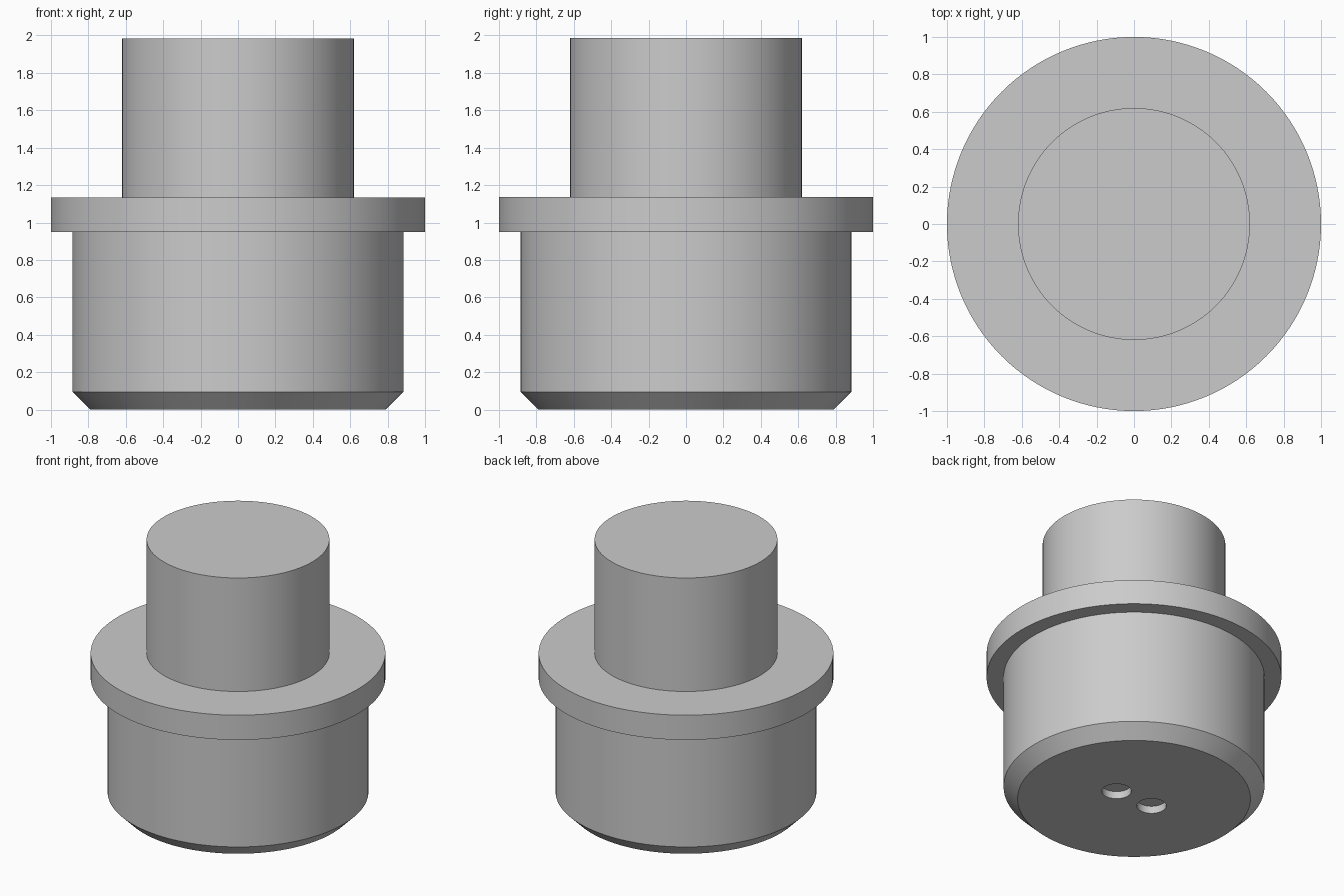
import bpy, bmesh, math

if "Cube" in bpy.data.objects:
    bpy.data.objects.remove(bpy.data.objects["Cube"], do_unlink=True)

# Single plain grey
grey = bpy.data.materials.new("light grey")
grey.use_nodes = True
colour = (0.6, 0.6, 0.6, 1)
grey.diffuse_color = colour
grey.node_tree.nodes["Principled BSDF"].inputs["Base Color"].default_value = colour


def lathe(name, profile, segments, x=0):
    """Closed solid of revolution from (radius, height) points, bottom to top."""
    bm = bmesh.new()
    rings = []
    for r, z in profile:
        angles = [2 * math.pi * i / segments for i in range(segments)]
        rings.append([bm.verts.new((x + r * math.cos(a), r * math.sin(a), z)) for a in angles])
    for low, high in zip(rings, rings[1:]):
        for i in range(segments):
            j = (i + 1) % segments
            bm.faces.new((low[i], low[j], high[j], high[i]))
    bm.faces.new(rings[0][::-1])
    bm.faces.new(rings[-1])
    mesh = bpy.data.meshes.new(name)
    bm.to_mesh(mesh)
    bm.free()
    mesh.materials.append(grey)
    obj = bpy.data.objects.new(name, mesh)
    bpy.context.collection.objects.link(obj)
    return obj


# Stepped plug: chamfered base, flange and upper shaft
plug = lathe("flanged_plug", [
    (0.79, 0), (0.885, 0.095), (0.885, 0.95), (1, 0.95),
    (1, 1.135), (0.62, 1.135), (0.62, 1.985)], 128)

# Two shallow blind holes in the underside
for side, x in (("left", 0.155), ("right", -0.155)):
    cutter = lathe(side + "_hole_cutter", [(0.1, -0.1), (0.1, 0.055)], 48, x)
    cutter.hide_render = True
    cutter.hide_set(True)
    cut = plug.modifiers.new(side + " hole", "BOOLEAN")
    cut.operation = "DIFFERENCE"
    cut.solver = "EXACT"
    cut.object = cutter

# Smooth round walls, crisp edges
bpy.ops.object.select_all(action="DESELECT")
plug.select_set(True)
bpy.context.view_layer.objects.active = plug
for modifier in list(plug.modifiers):
    bpy.ops.object.modifier_apply(modifier=modifier.name)
bpy.ops.object.shade_smooth_by_angle(angle=math.radians(30))
